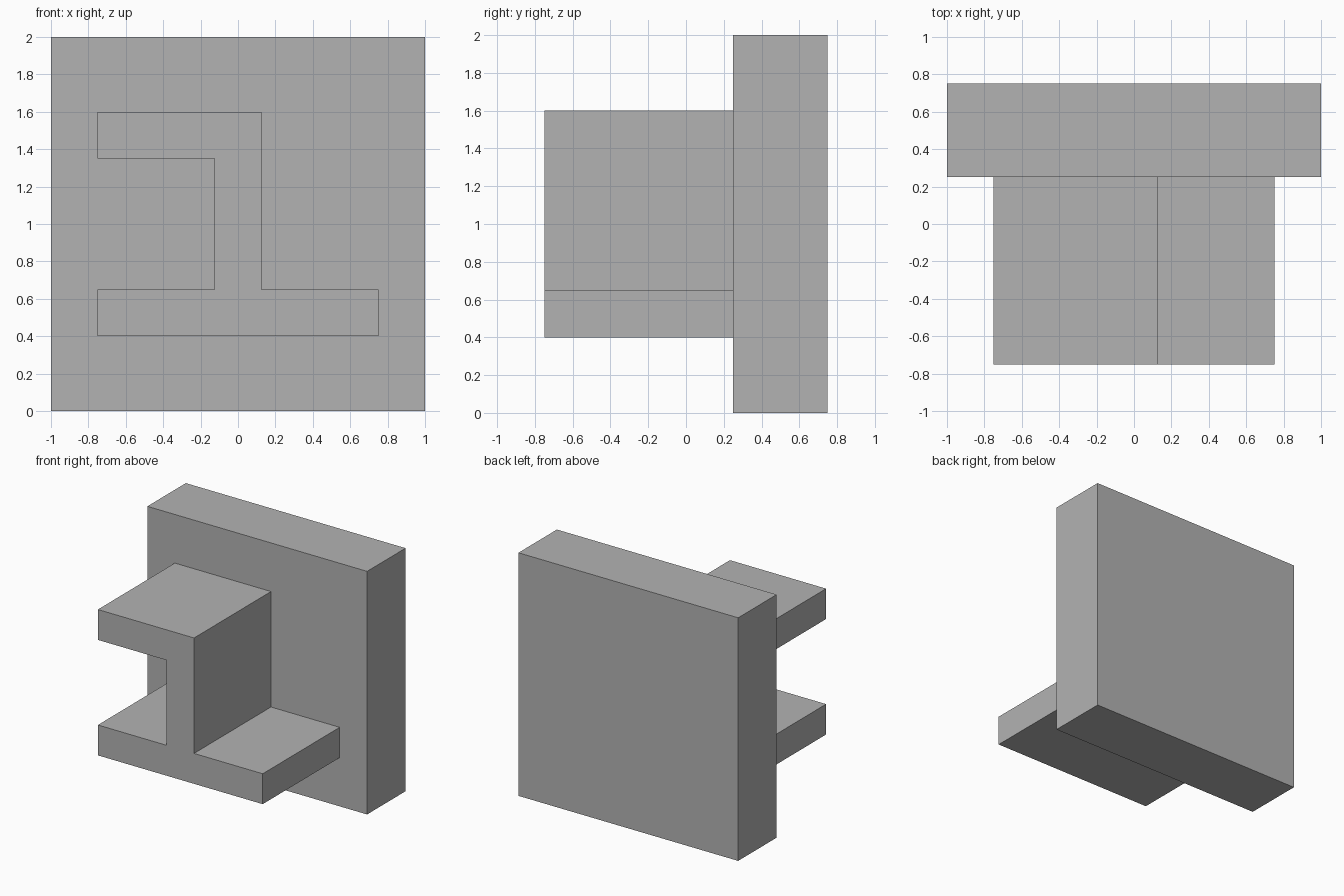
import bpy
import bmesh

cube = bpy.data.objects.get("Cube")
if cube:
    bpy.data.objects.remove(cube, do_unlink=True)

# Single flat grey
grey = bpy.data.materials.new("plain_grey")
grey.use_nodes = True
colour = (0.45, 0.45, 0.45, 1.0)
grey.diffuse_color = colour
grey.node_tree.nodes["Principled BSDF"].inputs["Base Color"].default_value = colour


def extrude_profile(name, outline, y_front, y_back):
    """Extrude a closed (x, z) outline from y_front to y_back."""
    bm = bmesh.new()
    face = bm.faces.new([bm.verts.new((x, y_front, z)) for x, z in outline])
    result = bmesh.ops.extrude_face_region(bm, geom=[face], use_keep_orig=True)
    moved = [g for g in result["geom"] if isinstance(g, bmesh.types.BMVert)]
    bmesh.ops.translate(bm, verts=moved, vec=(0, y_back - y_front, 0))
    bmesh.ops.recalc_face_normals(bm, faces=bm.faces)
    mesh = bpy.data.meshes.new(name)
    bm.to_mesh(mesh)
    bm.free()
    mesh.materials.append(grey)
    obj = bpy.data.objects.new(name, mesh)
    bpy.context.collection.objects.link(obj)
    return obj


# Upright square slab at the back
extrude_profile("back_plate", [(-1, 0), (1, 0), (1, 2), (-1, 2)], 0.25, 0.75)

# Beam with a full lower flange, a web and a one-sided upper flange
flange, web = 0.75, 0.125
beam_outline = [
    (-flange, 0.4), (flange, 0.4), (flange, 0.65), (web, 0.65),
    (web, 1.6), (-flange, 1.6), (-flange, 1.35), (-web, 1.35),
    (-web, 0.65), (-flange, 0.65),
]
extrude_profile("front_beam", beam_outline, -0.75, 0.25)
